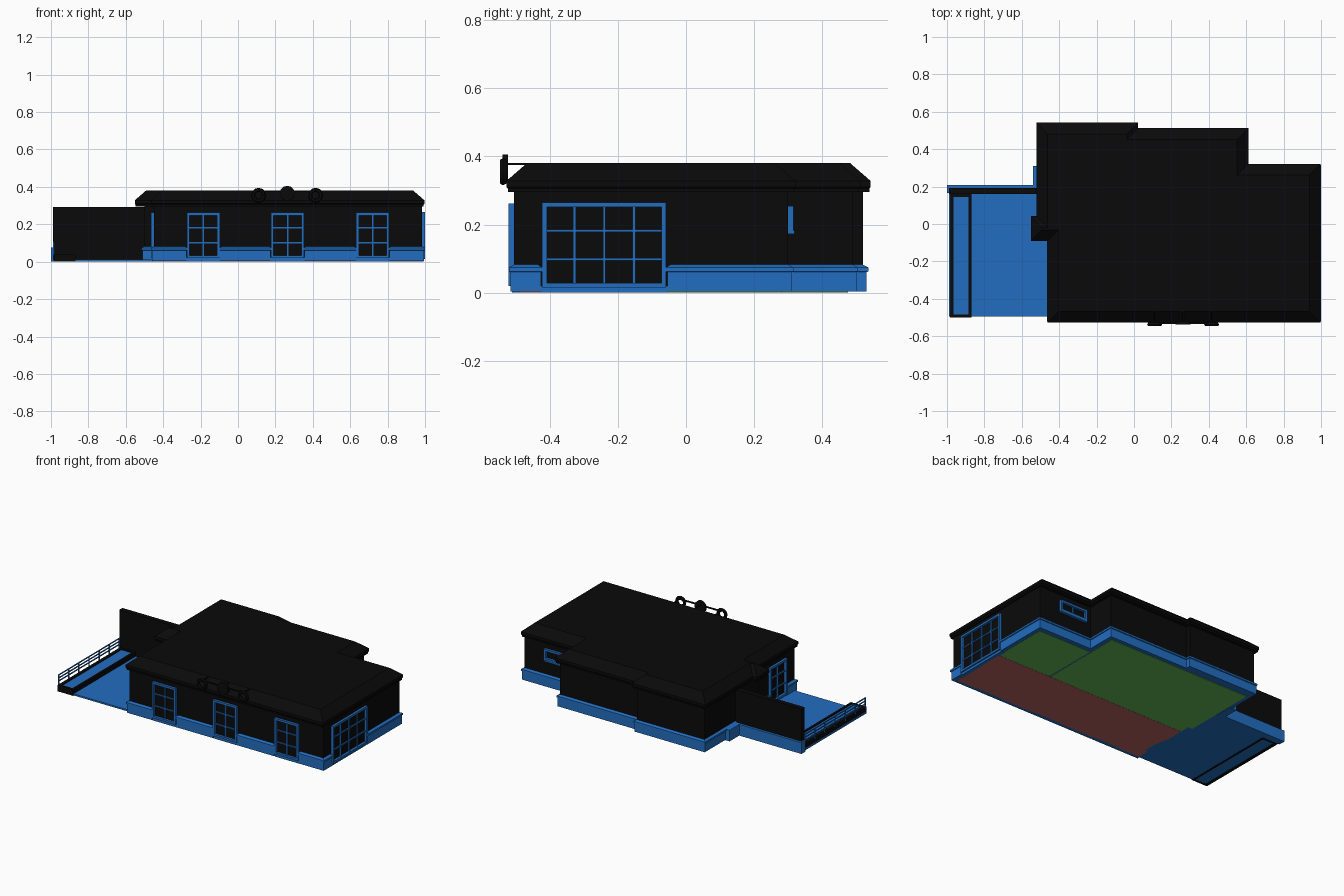
import bpy, bmesh, math
from mathutils import Matrix, Vector

if "Cube" in bpy.data.objects:
    bpy.data.objects.remove(bpy.data.objects["Cube"])


def material(name, rgb):
    m = bpy.data.materials.new(name)
    m.use_nodes = True
    m.diffuse_color = (*rgb, 1)
    m.node_tree.nodes["Principled BSDF"].inputs["Base Color"].default_value = (*rgb, 1)
    return m


BLACK = material("black", (0.003, 0.003, 0.003))
BLUE = material("blue", (0.016, 0.155, 0.53))
GREEN = material("green", (0.12, 0.48, 0.09))
RED = material("red", (0.48, 0.12, 0.12))


def finish(name, bm, mat):
    bmesh.ops.recalc_face_normals(bm, faces=bm.faces)
    me = bpy.data.meshes.new(name)
    bm.to_mesh(me)
    bm.free()
    me.materials.append(mat)
    ob = bpy.data.objects.new(name, me)
    bpy.context.collection.objects.link(ob)
    return ob


def add_box(bm, x0, x1, y0, y1, z0, z1):
    mat = Matrix.Translation(((x0 + x1) / 2, (y0 + y1) / 2, (z0 + z1) / 2))
    mat = mat @ Matrix.Diagonal((x1 - x0, y1 - y0, z1 - z0, 1))
    bmesh.ops.create_cube(bm, size=1, matrix=mat)


def boxes(name, mat, *dims):
    bm = bmesh.new()
    for d in dims:
        add_box(bm, *d)
    return finish(name, bm, mat)


def offset(outline, d):
    """Move every edge of a right-angled, counter-clockwise outline outward."""
    out = []
    for i, p in enumerate(outline):
        a = (Vector(p) - Vector(outline[i - 1])).normalized()
        b = (Vector(outline[(i + 1) % len(outline)]) - Vector(p)).normalized()
        out.append((p[0] + d * (a.y + b.y), p[1] - d * (a.x + b.x)))
    return out


def loft(name, mat, outline, levels):
    """Stack offset copies of an outline; levels are (offset, height)."""
    bm = bmesh.new()
    rings = [[bm.verts.new((x, y, z)) for x, y in offset(outline, d)] for d, z in levels]
    n = len(outline)
    for lo, hi in zip(rings, rings[1:]):
        for i in range(n):
            j = (i + 1) % n
            bm.faces.new((lo[i], lo[j], hi[j], hi[i]))
    bm.faces.new(rings[0][::-1])
    bm.faces.new(rings[-1])
    return finish(name, bm, mat)


def window(name, centre, angle, width, z0, z1, cols, rows, frame=0.014, bar=0.008):
    """Frame and glazing bars on a wall; local -y is outward."""
    bm = bmesh.new()
    w = width / 2
    for s in (-1, 1):
        add_box(bm, s * w - frame / 2, s * w + frame / 2, -0.016, 0.005, z0, z1)
    for z in (z0, z1 - frame):
        add_box(bm, -w, w, -0.016, 0.005, z, z + frame)
    for i in range(1, cols):
        x = -w + width * i / cols
        add_box(bm, x - bar / 2, x + bar / 2, -0.008, 0.005, z0, z1)
    for i in range(1, rows):
        z = z0 + (z1 - z0) * i / rows
        add_box(bm, -w, w, -0.008, 0.005, z - bar / 2, z + bar / 2)
    ob = finish(name, bm, BLUE)
    ob.location = (*centre, 0)
    ob.rotation_euler.z = angle


# Building outline, shared by walls and plinth
FRONT, RIGHT, LEFT = -0.505, 0.985, -0.45
back = [(RIGHT, 0.3), (0.59, 0.3), (0.59, 0.49), (0, 0.49), (0, 0.52), (-0.5, 0.52)]
left_jog = [(-0.5, -0.06), (LEFT, -0.06)]
corners = [(LEFT, FRONT), (RIGHT, FRONT)]
loft("walls", BLACK, corners + back + left_jog, [(0, 0.012), (0, 0.31)])

# Plinth, notched where the tall windows and the door reach the ground
doors_x = (-0.185, 0.265, 0.72)
GAP, DEEP = 0.1, 0.02
notched = [corners[0]]
for x in doors_x:
    notched += [(x - GAP, FRONT), (x - GAP, FRONT + DEEP), (x + GAP, FRONT + DEEP), (x + GAP, FRONT)]
notched.append(corners[1])
wy, wg = -0.24, 0.195
notched += [(RIGHT, wy - wg), (RIGHT - DEEP, wy - wg), (RIGHT - DEEP, wy + wg), (RIGHT, wy + wg)]
notched += back + left_jog
dy = -0.32
notched += [(LEFT, dy + GAP), (LEFT + DEEP, dy + GAP), (LEFT + DEEP, dy - GAP), (LEFT, dy - GAP)]
loft("plinth", BLUE, notched,
     [(0.01, 0.003), (0.01, 0.06), (0.015, 0.062), (0.015, 0.074), (0.0, 0.082)])
boxes("thresholds", BLUE,
      *[(x - 0.09, x + 0.09, FRONT - 0.006, FRONT + 0.02, 0, 0.022) for x in doors_x],
      (RIGHT - 0.02, RIGHT + 0.006, wy - 0.185, wy + 0.185, 0, 0.02),
      (LEFT - 0.006, LEFT + 0.02, dy - 0.09, dy + 0.09, 0, 0.022))

# Roof with eaves, sloped border and a small entrance bump
bump = [(-0.5, 0.02), (-0.53, 0.02), (-0.53, -0.07), (LEFT + 0.01, -0.07)]
roof_outline = [(LEFT + 0.01, FRONT)] + corners[1:] + back + bump
roof_outline = [(min(x, RIGHT - 0.01), y) for x, y in roof_outline]
loft("roof", BLACK, roof_outline,
     [(0.018, 0.295), (0.018, 0.305), (0.022, 0.31), (0.022, 0.328), (-0.038, 0.38)])

# Windows and doors
for i, x in enumerate(doors_x):
    window(f"front_window_{i + 1}", (x, FRONT), 0, 0.162, 0.02, 0.262, 2, 3)
window("side_window", (RIGHT, wy), math.pi / 2, 0.35, 0.015, 0.265, 4, 3)
window("back_window", (0.73, 0.3), math.pi, 0.19, 0.18, 0.255, 2, 1)
window("entrance_door", (LEFT, dy), -math.pi / 2, 0.165, 0.02, 0.262, 2, 3)
boxes("back_window_sill", BLUE, (0.63, 0.83, 0.3, 0.318, 0.172, 0.182))

# Floors seen from underneath
boxes("front_floor", RED, (LEFT, 0.97, -0.49, -0.1, 0, 0.008))
boxes("back_floor", GREEN, (-0.48, 0.57, -0.03, 0.475, 0, 0.008), (0.58, 0.97, -0.1, 0.28, 0.001, 0.008),
      (LEFT, 0.57, -0.1, -0.03, 0.001, 0.008))

# Terrace with screen wall, kerb bed and railing
boxes("terrace", BLUE, (-0.99, LEFT, -0.495, 0.2, 0.001, 0.012))
boxes("screen_wall", BLACK, (-0.99, -0.49, 0.16, 0.192, 0.012, 0.292))
boxes("screen_wall_plinth", BLUE, (-1, -0.49, 0.19, 0.208, 0, 0.075),
      (-1, -0.988, 0.165, 0.208, 0, 0.075), (-0.54, -0.49, 0.2, 0.31, 0, 0.075))
boxes("kerb", BLACK, (-0.985, -0.965, -0.5, 0.16, 0, 0.042), (-0.885, -0.87, -0.5, 0.16, 0, 0.042),
      (-0.985, -0.87, -0.5, -0.485, 0, 0.042), (-0.985, -0.87, 0.145, 0.16, 0, 0.042))
boxes("kerb_bed", BLUE, (-0.97, -0.88, -0.49, 0.15, 0.01, 0.036))
posts = [(-0.988, -0.982, y, y + 0.006, 0.035, 0.108)
         for y in [-0.492 + 0.107 * i for i in range(7)]]
rails = [(-0.988, -0.982, -0.492, 0.16, z, z + 0.006) for z in (0.062, 0.082, 0.102)]
boxes("railing", BLUE, *posts, *rails)

# Roof-edge ornament: two rings, a centre disc, a bar and brackets
for name, x in (("left_ring", 0.415), ("right_ring", 0.11)):
    bpy.ops.mesh.primitive_torus_add(major_segments=12, minor_segments=6, major_radius=0.029,
                                     minor_radius=0.011, location=(x, -0.537, 0.355),
                                     rotation=(math.pi / 2, 0, 0))
    bpy.context.object.name = name
    bpy.context.object.data.materials.append(BLACK)
bpy.ops.mesh.primitive_cylinder_add(vertices=12, radius=0.04, depth=0.016,
                                    location=(0.263, -0.53, 0.366), rotation=(math.pi / 2, 0, 0))
bpy.context.object.name = "centre_disc"
bpy.context.object.data.materials.append(BLACK)
boxes("ornament_bar", BLACK, (0.11, 0.415, -0.534, -0.526, 0.372, 0.38),
      *[(x - 0.003, x + 0.003, -0.53, -0.45, 0.374, 0.38) for x in (0.11, 0.263, 0.415)])
for x in (0.11, 0.415):
    strut = boxes("ornament_strut", BLACK, (-0.003, 0.003, -0.045, 0.045, -0.003, 0.003))
    strut.location = (x, -0.495, 0.35)
    strut.rotation_euler.x = math.radians(38)
